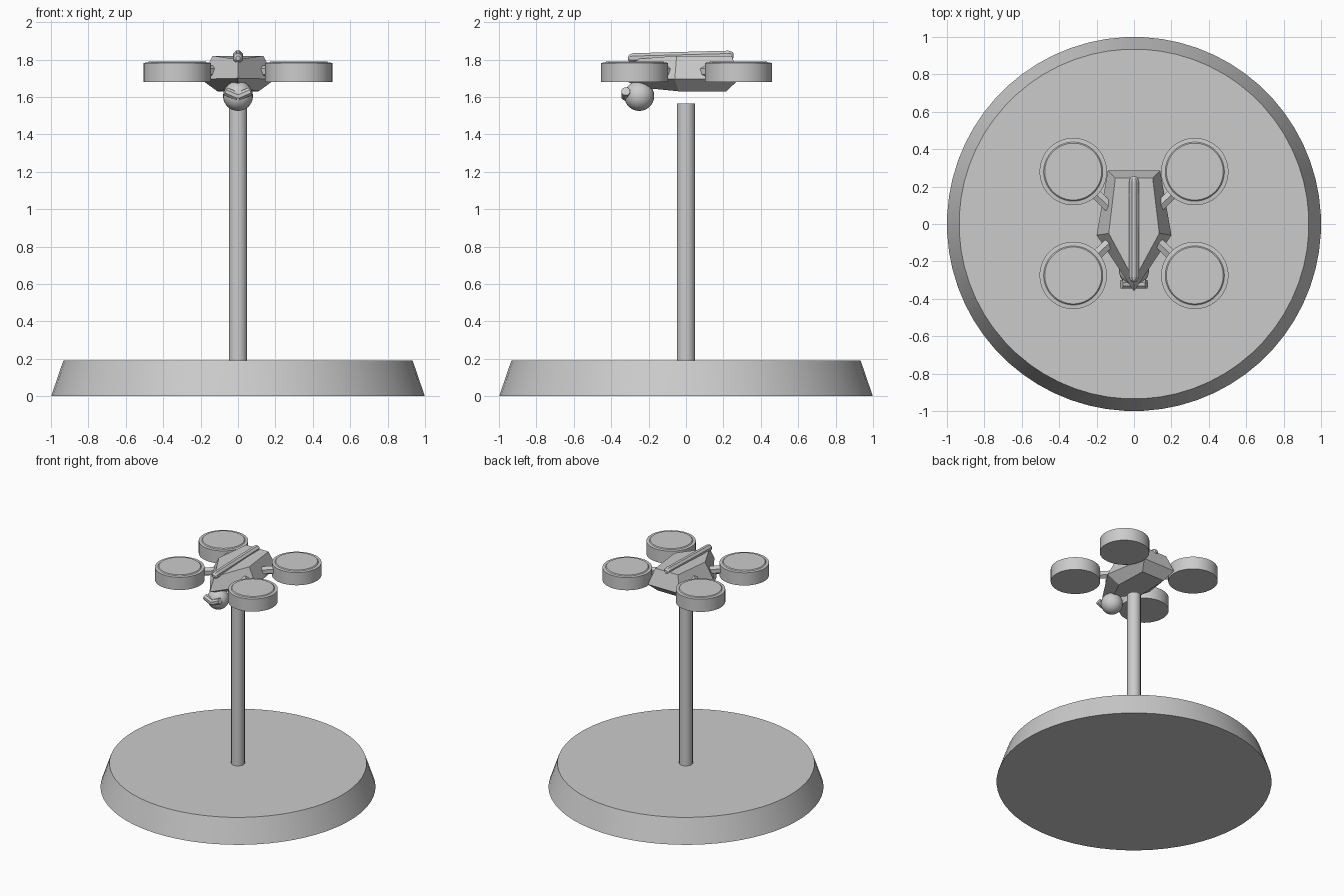
import bpy, bmesh, math
from mathutils import Vector

cube = bpy.data.objects.get("Cube")
if cube:
    bpy.data.objects.remove(cube, do_unlink=True)

grey = bpy.data.materials.new("plain grey")
grey.use_nodes = True
GREY = (0.6, 0.6, 0.6, 1)
grey.diffuse_color = GREY
grey.node_tree.nodes["Principled BSDF"].inputs["Base Color"].default_value = GREY


def finish(name, bm, smooth=None):
    bmesh.ops.recalc_face_normals(bm, faces=bm.faces)
    mesh = bpy.data.meshes.new(name)
    bm.to_mesh(mesh)
    bm.free()
    mesh.materials.append(grey)
    obj = bpy.data.objects.new(name, mesh)
    bpy.context.collection.objects.link(obj)
    if smooth:
        bpy.ops.object.select_all(action='DESELECT')
        obj.select_set(True)
        bpy.context.view_layer.objects.active = obj
        bpy.ops.object.shade_smooth_by_angle(angle=math.radians(smooth))
    return obj


def loft(name, rings, smooth=None):
    """Join equal-length rings of points and cap both ends."""
    bm = bmesh.new()
    loops = [[bm.verts.new(p) for p in ring] for ring in rings]
    n = len(loops[0])
    for low, high in zip(loops, loops[1:]):
        for i in range(n):
            j = (i + 1) % n
            bm.faces.new((low[i], low[j], high[j], high[i]))
    bm.faces.new(loops[0][::-1])
    bm.faces.new(loops[-1])
    return finish(name, bm, smooth)


def turned(name, profile, sides, centre=(0, 0), smooth=35):
    """Round part from (radius, height) pairs."""
    angles = [math.tau * (i + 0.5) / sides for i in range(sides)]
    return loft(name, [[(centre[0] + r * math.cos(a), centre[1] + r * math.sin(a), z)
                        for a in angles] for r, z in profile], smooth)


def rod(name, start, end, sections, sides, smooth=None):
    """Rod between two points; sections are (offset along, radius)."""
    start, end = Vector(start), Vector(end)
    axis = (end - start).normalized()
    u = axis.cross(Vector((0, 0, 1))).normalized()
    v = u.cross(axis)
    length = (end - start).length
    angles = [math.tau * (i + 0.5) / sides for i in range(sides)]
    return loft(name, [[start + axis * t * length + r * (u * math.cos(a) + v * math.sin(a))
                        for a in angles] for t, r in sections], smooth)


# Display stand
turned("stand_base", [(1, 0), (0.935, 0.19)], 64)
turned("stand_post", [(0.05, 0.18), (0.05, 1.565)], 16)

# Faceted hull: back corners, widest corners and a pointed nose at each level
def hull_ring(back_x, back_y, wide_x, wide_y, nose_y, z, nose_z):
    return [(back_x, back_y, z), (-back_x, back_y, z), (-wide_x, wide_y, z),
            (0, nose_y, nose_z), (wide_x, wide_y, z)]

loft("hull", [hull_ring(0.1, 0.215, 0.11, -0.04, -0.24, 1.63, 1.65),
              hull_ring(0.14, 0.285, 0.2, -0.06, -0.36, 1.695, 1.7),
              hull_ring(0.1, 0.245, 0.135, -0.05, -0.3, 1.82, 1.8)])

# Rounded rod along the roof
rod("roof_rod", (0, -0.31, 1.807), (0, 0.255, 1.822),
    [(0, 0.012), (0.02, 0.023), (0.05, 0.028), (0.95, 0.028), (0.98, 0.023), (1, 0.012)], 8)

# Four ducted rotors on diagonal arms
for side, sx in (("left", 1), ("right", -1)):
    for end, cy, sy in (("front", -0.275, -1), ("back", 0.28, 1)):
        turned(f"{end}_{side}_rotor",
               [(0.18, 1.68), (0.18, 1.782), (0.158, 1.784), (0.152, 1.79)],
               48, (sx * 0.325, cy))
        root_y = 0.07 if sy > 0 else -0.08
        rod(f"{end}_{side}_arm", (sx * 0.11, root_y, 1.735),
            (sx * 0.225, root_y + sy * 0.11, 1.735), [(0, 0.032), (1, 0.032)], 6)

# Camera ball under the nose
bm = bmesh.new()
bmesh.ops.create_uvsphere(bm, u_segments=24, v_segments=14, radius=0.08)
bmesh.ops.translate(bm, verts=bm.verts, vec=(0, -0.25, 1.605))
finish("camera_ball", bm, 40)

# Pair of lens bars meeting in a shallow V on the ball
for side, sx in (("left", 1), ("right", -1)):
    rod(f"{side}_lens_bar", (0, -0.322, 1.601), (sx * 0.067, -0.322, 1.63),
        [(0, 0.024), (1, 0.024)], 8)
